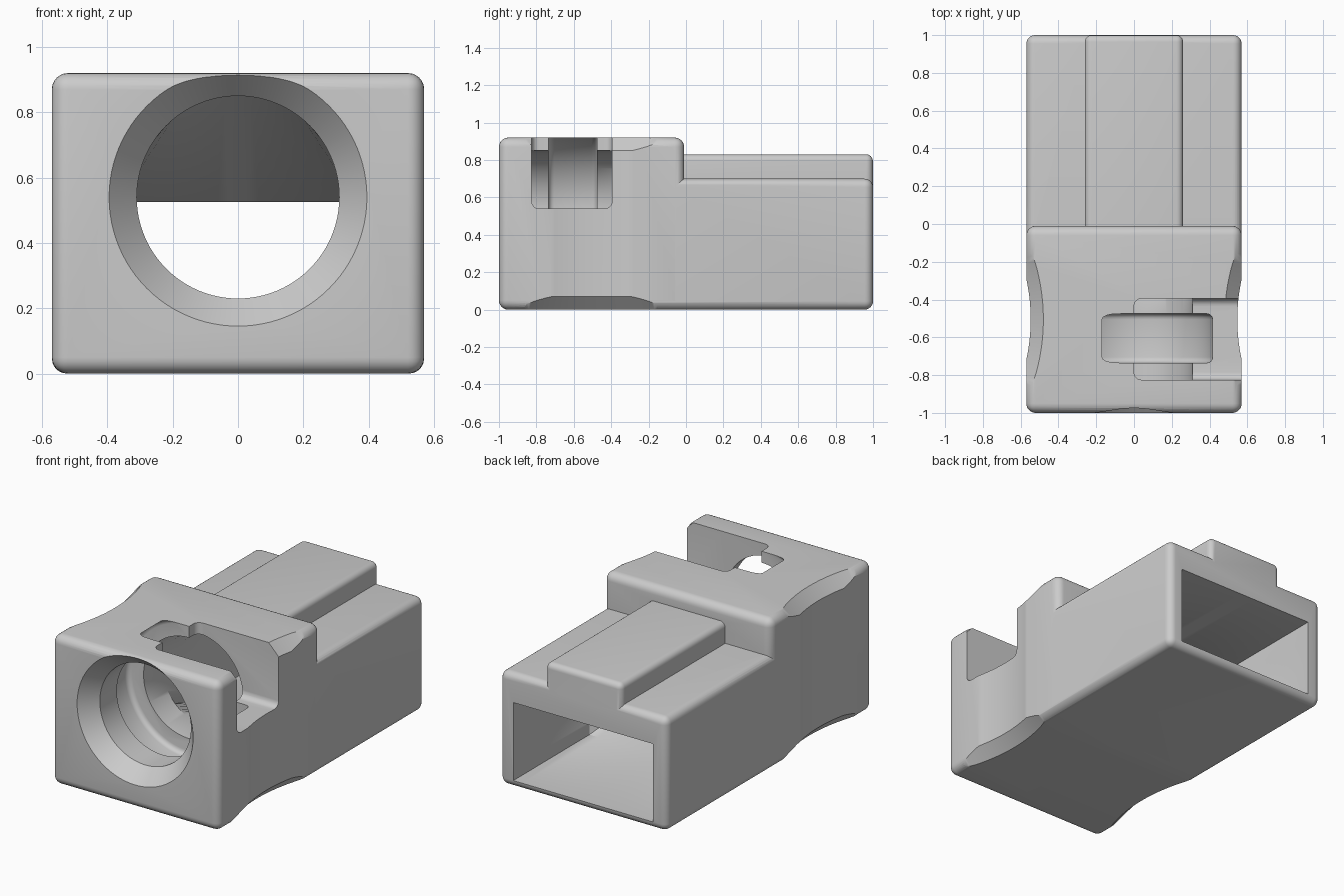
import bpy, bmesh, math
from mathutils import Vector

cube = bpy.data.objects.get("Cube")
if cube:
    bpy.data.objects.remove(cube, do_unlink=True)

grey = bpy.data.materials.new("light grey plastic")
grey.use_nodes = True
colour = (0.6, 0.6, 0.6, 1)
grey.diffuse_color = colour
grey.node_tree.nodes["Principled BSDF"].inputs["Base Color"].default_value = colour


def finish(name, bm):
    bmesh.ops.recalc_face_normals(bm, faces=bm.faces)
    mesh = bpy.data.meshes.new(name)
    bm.to_mesh(mesh)
    bm.free()
    mesh.materials.append(grey)
    ob = bpy.data.objects.new(name, mesh)
    bpy.context.collection.objects.link(ob)
    return ob


def rounded_box(name, low, high, radius):
    low, high = Vector(low), Vector(high)
    bm = bmesh.new()
    bmesh.ops.create_cube(bm, size=1)
    for v in bm.verts:
        v.co = (low + high) / 2 + v.co * (high - low)
    bmesh.ops.bevel(bm, geom=bm.edges[:], offset=radius, segments=6,
                    profile=0.5, affect='EDGES')
    return finish(name, bm)


def loft(name, rings):
    """Closed solid through rings of equal point count."""
    bm = bmesh.new()
    loops = [[bm.verts.new(p) for p in ring] for ring in rings]
    for a, b in zip(loops, loops[1:]):
        for i in range(len(a)):
            j = (i + 1) % len(a)
            bm.faces.new((a[i], a[j], b[j], b[i]))
    bm.faces.new(loops[0])
    bm.faces.new(loops[-1])
    return finish(name, bm)


def combine(target, other, operation):
    mod = target.modifiers.new(operation.lower(), 'BOOLEAN')
    mod.operation, mod.object, mod.solver = operation, other, 'EXACT'
    bpy.context.view_layer.objects.active = target
    bpy.ops.object.modifier_apply(modifier=mod.name)
    bpy.data.objects.remove(other, do_unlink=True)


AXIS_Z = 0.54
SIDES = 96
ANGLES = [2 * math.pi * i / SIDES for i in range(SIDES)]


def circle(y, r):
    return [(r * math.cos(a), y, AXIS_Z + r * math.sin(a)) for a in ANGLES]


def rectangle(y, half_x, low_z, high_z):
    points = []
    for a in ANGLES:
        c, s = math.cos(a), math.sin(a)
        m = max(abs(c), abs(s))
        points.append((half_x * c / m, y,
                       (low_z + high_z) / 2 + (high_z - low_z) / 2 * s / m))
    return points


def level(x, y, z, r):
    return [(x + r * math.cos(a * 2 / 2), y + r * math.sin(a), z) for a in FINE]


FINE = [2 * math.pi * i / 256 for i in range(256)]

# Outer body: tall front block, long lower body and top ridge
housing = rounded_box("housing", (-0.57, -1, 0), (0.57, -0.01, 0.92), 0.05)
rear = rounded_box("rear_body", (-0.5695, -0.9, 0.0005), (0.5695, 1, 0.70), 0.045)
ridge = rounded_box("top_ridge", (-0.26, -0.5, 0.4), (0.26, 0.999, 0.83), 0.035)
combine(housing, rear, 'UNION')
combine(housing, ridge, 'UNION')

# Passage: flared round mouth, bore, then a transition to the rear rectangle
passage = loft("passage_cutter", [
    circle(-1.05, 0.437), circle(-0.9, 0.31), circle(-0.3, 0.31),
    rectangle(0.26, 0.475, 0.045, 0.525), rectangle(1.1, 0.475, 0.045, 0.525)])
combine(housing, passage, 'DIFFERENCE')

# Round groove with softened corners
soft = 0.03
groove_rings = []
for y, inward in ((-0.735, 1), (-0.475, -1)):
    steps = [math.pi / 2 * k / 4 for k in range(5)]
    part = [circle(y + inward * soft * (1 - math.cos(t)),
                   0.416 - soft * (1 - math.sin(t))) for t in steps]
    groove_rings += part if inward > 0 else part[::-1]
combine(housing, loft("groove_cutter", groove_rings), 'DIFFERENCE')

# Loading slot, open to the left side and the top
slot = rounded_box("slot_cutter", (0, -0.825, AXIS_Z), (0.9, -0.395, 1.3), 0.04)
combine(housing, slot, 'DIFFERENCE')

# Finger grips: shallow hollows flaring at top and bottom
for side in (-1, 1):
    x, y = side * 1.547, -0.505
    grip = loft("grip_cutter", [
        level(x, y, -0.03, 1.096), level(x, y, 0.07, 1.0),
        level(x, y, 0.85, 1.0), level(x, y, 0.95, 1.096)])
    combine(housing, grip, 'DIFFERENCE')

# Smooth shading with sharp edges kept
bpy.ops.object.select_all(action='DESELECT')
housing.select_set(True)
bpy.context.view_layer.objects.active = housing
bpy.ops.object.shade_smooth_by_angle(angle=math.radians(30))
